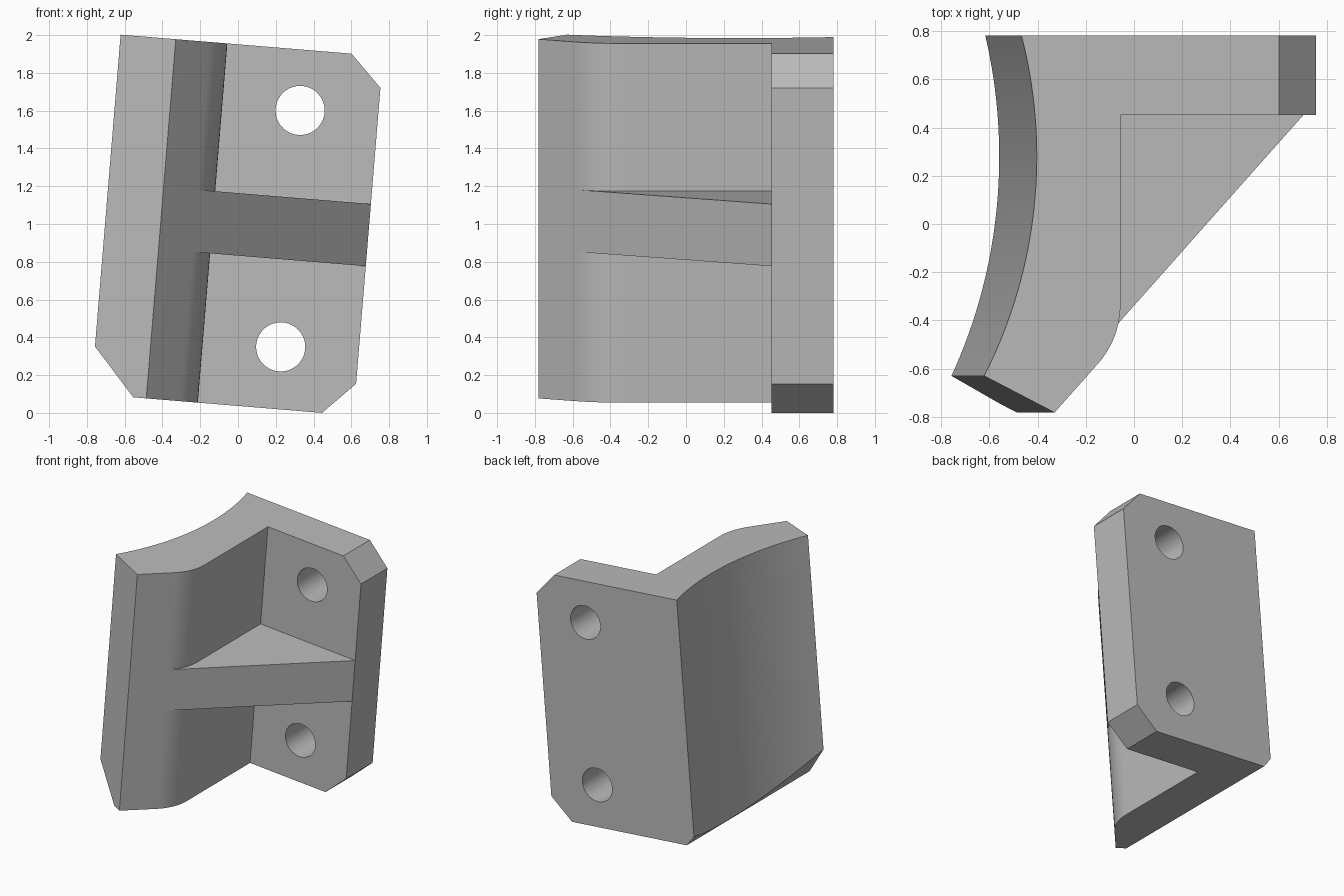
import bpy, bmesh, math
from mathutils import Vector, Matrix

cube = bpy.data.objects.get("Cube")
if cube:
    bpy.data.objects.remove(cube, do_unlink=True)

grey = bpy.data.materials.new("plain grey")
grey.use_nodes = True
GREY = (0.5, 0.5, 0.5, 1)
grey.diffuse_color = GREY
grey.node_tree.nodes["Principled BSDF"].inputs["Base Color"].default_value = GREY

HALF = 0.954                      # half height of the bracket
BACK, STEP = 0.782, 0.453         # back face and front of the flange
WALL, RIGHT = -0.135, 0.692       # inner wall face and flange end
NOSE = Vector((-0.409, -0.782))   # front tip of the wall
# The whole bracket leans sideways by a few degrees
LEAN = Matrix.Translation((0, 0, 0.994)) @ Matrix.Rotation(math.radians(4.7), 4, 'Y')


def prism(name, profile, z0, z1):
    """Extrude a plan outline upwards."""
    bm = bmesh.new()
    face = bm.faces.new([bm.verts.new((p[0], p[1], z0)) for p in profile])
    out = bmesh.ops.extrude_face_region(bm, geom=[face])
    verts = [g for g in out["geom"] if isinstance(g, bmesh.types.BMVert)]
    bmesh.ops.translate(bm, verts=verts, vec=(0, 0, z1 - z0))
    bmesh.ops.recalc_face_normals(bm, faces=bm.faces[:])
    return finish(name, bm)


def finish(name, bm):
    mesh = bpy.data.meshes.new(name)
    bm.to_mesh(mesh)
    bm.free()
    obj = bpy.data.objects.new(name, mesh)
    bpy.context.collection.objects.link(obj)
    mesh.materials.append(grey)
    obj.matrix_world = LEAN
    return obj


def chamfer(obj, a, b):
    """Cut a corner along the line a-b (x, z), keeping the side with the centre."""
    bm = bmesh.new()
    bm.from_mesh(obj.data)
    normal = Vector((b[1] - a[1], 0, a[0] - b[0]))
    point = Vector((a[0], 0, a[1]))
    if normal.dot(point) < 0:
        normal.negate()
    cut = bmesh.ops.bisect_plane(bm, geom=bm.verts[:] + bm.edges[:] + bm.faces[:],
                                 plane_co=point, plane_no=normal, clear_outer=True)
    rim = [g for g in cut["geom_cut"] if isinstance(g, bmesh.types.BMEdge)]
    bmesh.ops.edgeloop_fill(bm, edges=rim)
    bmesh.ops.recalc_face_normals(bm, faces=bm.faces[:])
    bm.to_mesh(obj.data)
    bm.free()


# Bend between the sloping nose and the straight wall
slope = (Vector((RIGHT, STEP)) - NOSE).normalized()
corner = NOSE + slope * ((WALL - NOSE.x) / slope.x)
TANGENT = 0.14
turn = math.pi / 2 - math.atan2(slope.y, slope.x)
radius = TANGENT / math.tan(turn / 2)
bend = [(WALL - radius + radius * math.cos(a), corner.y + TANGENT + radius * math.sin(a))
        for a in (-turn + turn * i / 12 for i in range(13))]

# Hollow curved face on the outside of the wall
R = 2.0
hollow = []
for i in range(33):
    y = BACK + (-0.63 - BACK) * i / 32
    hollow.append((-0.483 - R + math.sqrt(R * R - (y - 0.28) ** 2), y))

body = prism("bracket_body", hollow + [tuple(NOSE)] + bend +
             [(WALL, STEP), (RIGHT, STEP), (RIGHT, BACK)], -HALF, HALF)
for side in (1, -1):
    chamfer(body, (0.525, side * HALF), (RIGHT, side * 0.786))
chamfer(body, (-0.702, -0.702), (-0.478, -HALF))

# Bolt holes through the flange
for side in (1, -1):
    bm = bmesh.new()
    bmesh.ops.create_cone(bm, cap_ends=True, segments=48, radius1=0.13, radius2=0.13, depth=1,
                          matrix=Matrix.Translation((0.278, 0.62, side * 0.628 + 0.004))
                          @ Matrix.Rotation(math.pi / 2, 4, 'X'))
    cutter = finish("hole_cutter", bm)
    cutter.hide_render = True
    mod = body.modifiers.new("hole", 'BOOLEAN')
    mod.operation, mod.solver, mod.object = 'DIFFERENCE', 'EXACT', cutter
    bpy.context.view_layer.update()
    result = bpy.data.meshes.new_from_object(
        body.evaluated_get(bpy.context.evaluated_depsgraph_get()))
    body.modifiers.clear()
    body.data = result
    bpy.data.objects.remove(cutter, do_unlink=True)

# Triangular rib, its hidden corner buried in the body
rib = prism("gusset_rib", [bend[0], (RIGHT, STEP), (WALL - 0.03, STEP + 0.04)], -0.161, 0.169)

for obj in (body, rib):
    bpy.ops.object.select_all(action='DESELECT')
    obj.select_set(True)
    bpy.context.view_layer.objects.active = obj
    bpy.ops.object.shade_smooth_by_angle(angle=math.radians(25))
